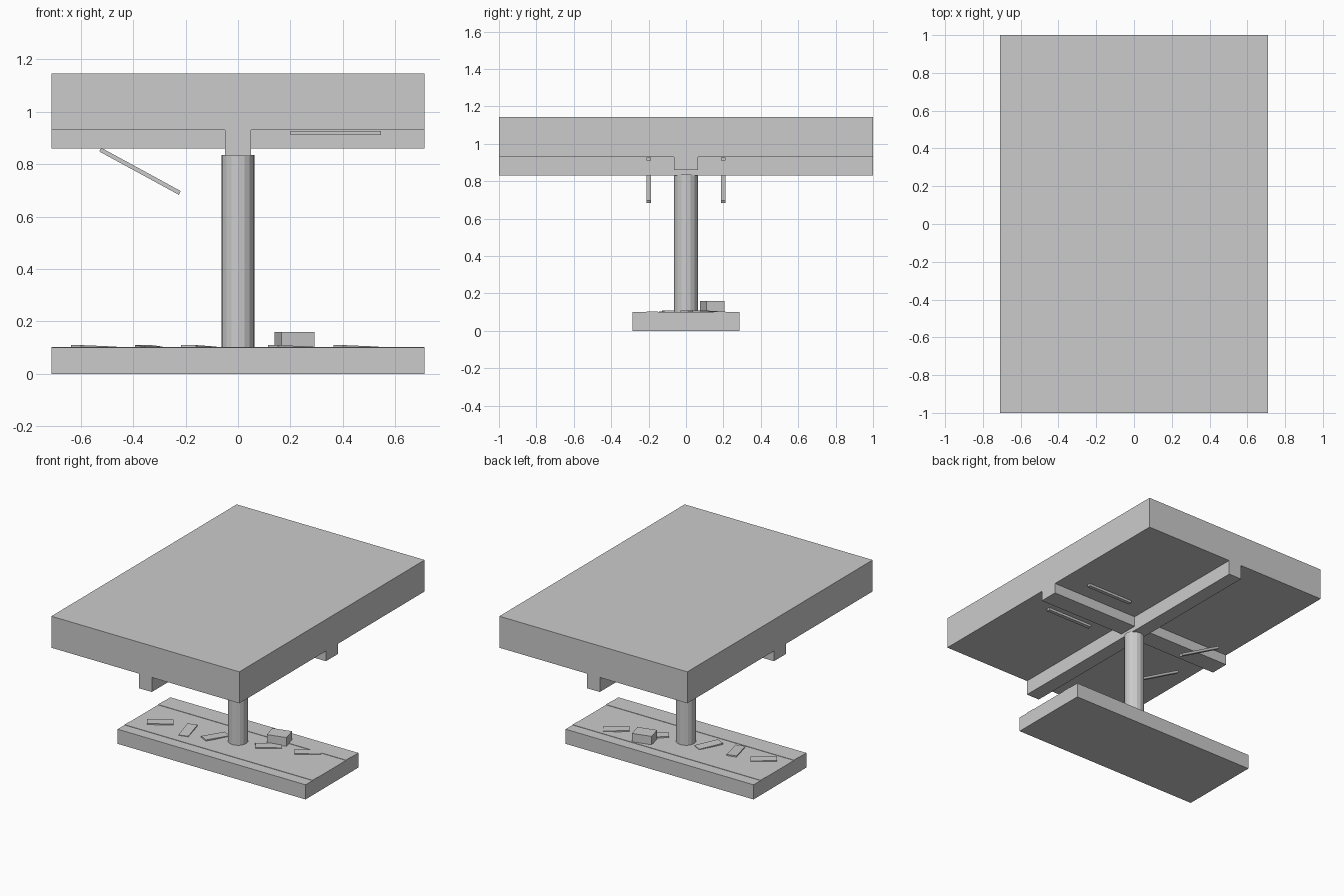
import bpy
from math import radians, atan2, hypot
from mathutils import Vector

cube = bpy.data.objects.get("Cube")
if cube:
    bpy.data.objects.remove(cube, do_unlink=True)

# Single plain grey
grey = bpy.data.materials.new("light_grey")
grey.use_nodes = True
colour = (0.6, 0.6, 0.6, 1)
grey.diffuse_color = colour
grey.node_tree.nodes["Principled BSDF"].inputs["Base Color"].default_value = colour


def finish(name):
    ob = bpy.context.object
    ob.name = name
    ob.data.materials.append(grey)
    return ob


def box(name, centre, size, rotation=(0, 0, 0)):
    bpy.ops.mesh.primitive_cube_add(size=1, location=centre, rotation=rotation)
    ob = finish(name)
    ob.scale = size
    return ob


def rod(name, start, end, width=0.025, thick=0.016):
    a, b = Vector(start), Vector(end)
    d = b - a
    return box(name, (a + b) / 2, (d.length, width, thick),
               (0, -atan2(d.z, hypot(d.x, d.y)), 0))


# Tabletop slab
box("tabletop", (0, 0, 1.037), (1.42, 2, 0.215))

# Crossed support beams
box("long_beam", (0, 0, 0.88), (0.098, 2, 0.1))
box("cross_beam", (0, 0, 0.895), (1.42, 0.13, 0.07))

# Centre column
bpy.ops.mesh.primitive_cylinder_add(vertices=16, radius=0.063, depth=0.74,
                                    location=(0, 0, 0.465))
finish("column")

# Base with thin strips along both long edges
box("base", (0, 0, 0.05), (1.42, 0.57, 0.1))
for side, label in ((-1, "front"), (1, "back")):
    box(label + "_base_strip", (0, side * 0.18, 0.101), (1.42, 0.06, 0.003))
    # Rods under the tabletop: one level, one hanging at a slant
    rod(label + "_level_rod", (0.2, side * 0.2, 0.918), (0.545, side * 0.2, 0.918))
    rod(label + "_slanted_rod", (-0.525, side * 0.2, 0.855), (-0.222, side * 0.2, 0.69))

# Loose plates lying on the base: x, y, turn
plates = [(-0.55, -0.055, 35), (-0.34, -0.055, -75), (-0.15, -0.03, 62),
          (0.2, 0.045, 36), (0.45, 0.11, 35)]
for i, (x, y, turn) in enumerate(plates):
    box(f"loose_plate_{i + 1}", (x, y, 0.103), (0.165, 0.065, 0.008),
        (0, radians(2), radians(turn)))

# Small block on the base
box("small_block", (0.215, 0.14, 0.13), (0.13, 0.1, 0.06), (0, 0, radians(15)))
